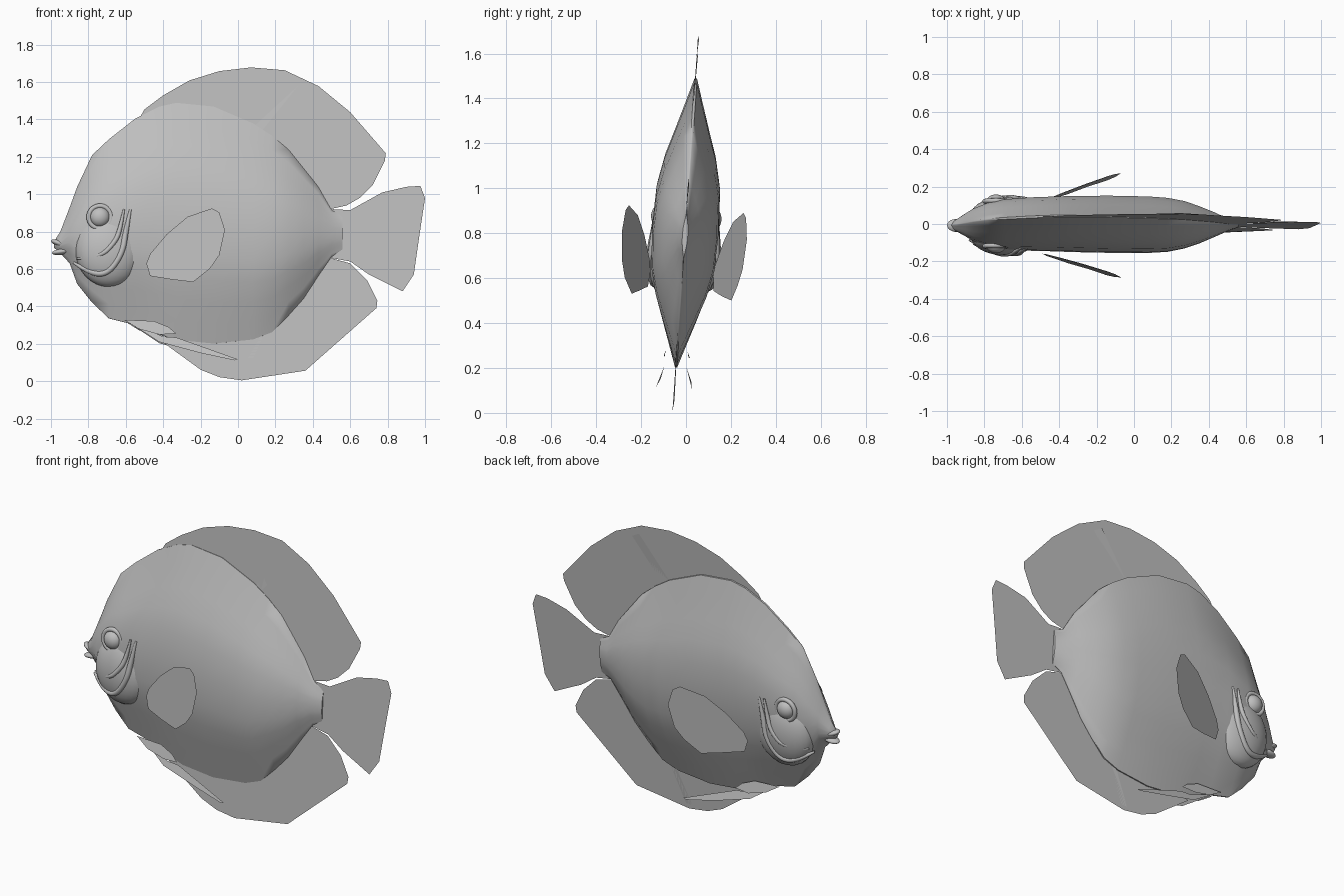
import bpy, bmesh, math
from mathutils import Matrix, Vector

if "Cube" in bpy.data.objects:
    bpy.data.objects.remove(bpy.data.objects["Cube"])

grey = bpy.data.materials.new("plain grey")
grey.diffuse_color = (0.52, 0.52, 0.52, 1)
grey.use_nodes = True
grey.node_tree.nodes["Principled BSDF"].inputs["Base Color"].default_value = grey.diffuse_color

# the whole fish leans a little towards +y
CENTRE = Vector((0, 0, 0.85))
LEAN = Matrix.Translation(CENTRE) @ Matrix.Rotation(-0.068, 4, 'X') @ Matrix.Translation(-CENTRE)


def finish(name, bm, angle=50):
    bmesh.ops.recalc_face_normals(bm, faces=bm.faces)
    bm.transform(LEAN)
    me = bpy.data.meshes.new(name)
    bm.to_mesh(me)
    bm.free()
    me.materials.append(grey)
    ob = bpy.data.objects.new(name, me)
    bpy.context.collection.objects.link(ob)
    bpy.ops.object.select_all(action='DESELECT')
    ob.select_set(True)
    bpy.context.view_layer.objects.active = ob
    bpy.ops.object.shade_smooth_by_angle(angle=math.radians(angle))
    return ob


def fin(name, pts, half, rim, place=None):
    """Thin pillow-shaped plate from a side outline, with a bevelled rim."""
    bm = bmesh.new()
    f = bm.faces.new([bm.verts.new((x, 0, z)) for x, z in pts])
    edge = set(f.verts)
    bmesh.ops.inset_region(bm, faces=[f], thickness=rim, use_even_offset=True)
    for v in bm.verts:
        v.co.y = -0.003 if v in edge else -half
    copy = bmesh.ops.duplicate(bm, geom=bm.verts[:] + bm.edges[:] + bm.faces[:])["geom"]
    for v in copy:
        if isinstance(v, bmesh.types.BMVert):
            v.co.y *= -1
    bmesh.ops.remove_doubles(bm, verts=bm.verts, dist=0.0065)
    if place:
        for v in bm.verts:
            v.co = place(v.co)
    return finish(name, bm, 35)


def ball(name, loc, size, tilt=0):
    bm = bmesh.new()
    bmesh.ops.create_uvsphere(bm, u_segments=28, v_segments=16, radius=1)
    bm.transform(Matrix.Translation(loc) @ Matrix.Rotation(tilt, 4, 'Y') @ Matrix.Diagonal((*size, 1)))
    return finish(name, bm)


def ridge(name, pts, thick, closed=False):
    cu = bpy.data.curves.new(name, 'CURVE')
    cu.dimensions = '3D'
    cu.bevel_depth = thick
    cu.bevel_resolution = 3
    cu.use_fill_caps = True
    sp = cu.splines.new('NURBS')
    sp.points.add(len(pts) - 1)
    for i, (p, q) in enumerate(zip(sp.points, pts)):
        p.co = (*q, 1)
        p.radius = 1 if closed or 0 < i < len(pts) - 1 else 0.4
    sp.use_cyclic_u = closed
    sp.use_endpoint_u = not closed
    sp.order_u = 3
    cu.materials.append(grey)
    ob = bpy.data.objects.new(name, cu)
    ob.matrix_world = LEAN
    bpy.context.collection.objects.link(ob)


# body: lofted sections (x, bottom, top, half width)
STATIONS = [
    (-0.985, .715, .745, .010), (-0.95, .685, .80, .032), (-0.90, .63, .93, .062),
    (-0.86, .52, 1.04, .087), (-0.78, .42, 1.21, .115), (-0.69, .335, 1.295, .133),
    (-0.55, .30, 1.405, .140), (-0.42, .25, 1.47, .143), (-0.33, .22, 1.49, .146),
    (-0.13, .20, 1.47, .149), (0.08, .222, 1.38, .148), (0.18, .26, 1.315, .142),
    (0.27, .35, 1.24, .125), (0.35, .44, 1.14, .098), (0.43, .56, 1.04, .065),
    (0.50, .66, .92, .034), (0.56, .69, .89, .012)]
SECTION = [(0, .03), (.08, .26), (.17, .52), (.26, .77), (.36, .95), (.5, 1),
           (.63, .95), (.73, .77), (.82, .52), (.92, .25), (1, .04)]
bm = bmesh.new()
rings = []
for x, lo, hi, w in STATIONS:
    side = [(-w * k, lo + t * (hi - lo)) for t, k in SECTION]
    loop = side + [(-y, z) for y, z in reversed(side)]
    rings.append([bm.verts.new((x, y, z)) for y, z in loop])
for a, b in zip(rings, rings[1:]):
    for i in range(len(a)):
        j = (i + 1) % len(a)
        bm.faces.new((a[i], a[j], b[j], b[i]))
bm.faces.new(rings[0])
bm.faces.new(rings[-1])
finish("body", bm, 60)

# single fins on the centre plane
fin("dorsal_fin", [
    (-.52, 1.42), (-.50, 1.455), (-.40, 1.53), (-.26, 1.61), (-.10, 1.66), (.07, 1.68),
    (.25, 1.665), (.43, 1.58), (.60, 1.44), (.79, 1.22), (.785, 1.18), (.72, 1.05),
    (.65, .98), (.58, .94), (.49, .92), (.38, 1.0), (.20, 1.2), (0, 1.34), (-.3, 1.40)],
    .013, .03)
fin("dorsal_ray", [(.07, 1.35), (.27, 1.61), (.32, 1.58), (.12, 1.33)], .018, .015)
fin("anal_fin", [
    (-.42, .22), (-.20, .06), (-.10, .02), (.02, .003), (.36, .055), (.74, .39),
    (.745, .43), (.69, .54), (.60, .63), (.49, .66), (.37, .62), (.27, .45),
    (.10, .30), (-.20, .28)], .015, .035)
fin("anal_ray", [(.0, .03), (.14, .34), (.18, .34), (.04, .03)], .019, .012)
fin("tail_fin", [
    (.42, .90), (.51, .92), (.60, .915), (.77, 1.01), (.90, 1.04), (.975, 1.045),
    (1.0, .98), (.97, .78), (.94, .57), (.88, .48), (.70, .57), (.60, .64),
    (.49, .66), (.42, .69)], .018, .05)

# paired parts
for s, tag in ((-1, "near"), (1, "far")):
    fin("pectoral_fin_" + tag, [
        (-.49, .62), (-.47, .67), (-.38, .775), (-.27, .865), (-.14, .907), (-.10, .885),
        (-.07, .79), (-.10, .655), (-.15, .585), (-.24, .515), (-.35, .53), (-.47, .552)],
        .012, .03, lambda c: Vector((c.x, s * (.14 + .33 * (c.x + .49)) + c.y, c.z)))
    fin("pelvic_blade_" + tag, [
        (-.58, .31), (-.40, .235), (-.33, .23), (-.15, .165), (0, .11), (-.02, .105),
        (-.20, .145), (-.42, .205)],
        .006, .008, lambda c: Vector((c.x, s * (.025 + .32 * (.28 - c.z)) + c.y, c.z)))
    fin("pelvic_base_" + tag, [
        (-.61, .325), (-.45, .318), (-.37, .285), (-.33, .25), (-.42, .245), (-.53, .275)],
        .012, .015, lambda c: Vector((c.x, s * (.035 + .25 * (.33 - c.z)) + c.y, c.z)))

    # gill cover and cheek ridges
    ball("gill_cover_" + tag, (-.69, s * .06, .70), (.18, .097, .20))
    ridge("cheek_ridge_" + tag, [(-.61, s * .137, .91), (-.63, s * .142, .80),
          (-.66, s * .153, .73), (-.74, s * .148, .65), (-.86, s * .092, .65)], .013)
    ridge("jaw_ridge_" + tag, [(-.88, s * .07, .63), (-.80, s * .106, .575),
          (-.70, s * .131, .56), (-.62, s * .147, .67), (-.60, s * .138, .79),
          (-.575, s * .134, .91)], .016)

    # eye and its rim
    ball("eye_" + tag, (-.738, s * .115, .87), (.053, .042, .053))
    ridge("eye_rim_" + tag, [(-.738 + .062 * math.cos(a * math.pi / 6), s * .12,
          .87 + .062 * math.sin(a * math.pi / 6)) for a in range(12)], .013, True)

# lips
ball("upper_lip", (-.952, 0, .735), (.05, .034, .017), math.radians(20))
ball("lower_lip", (-.945, 0, .692), (.05, .032, .016), math.radians(-8))
